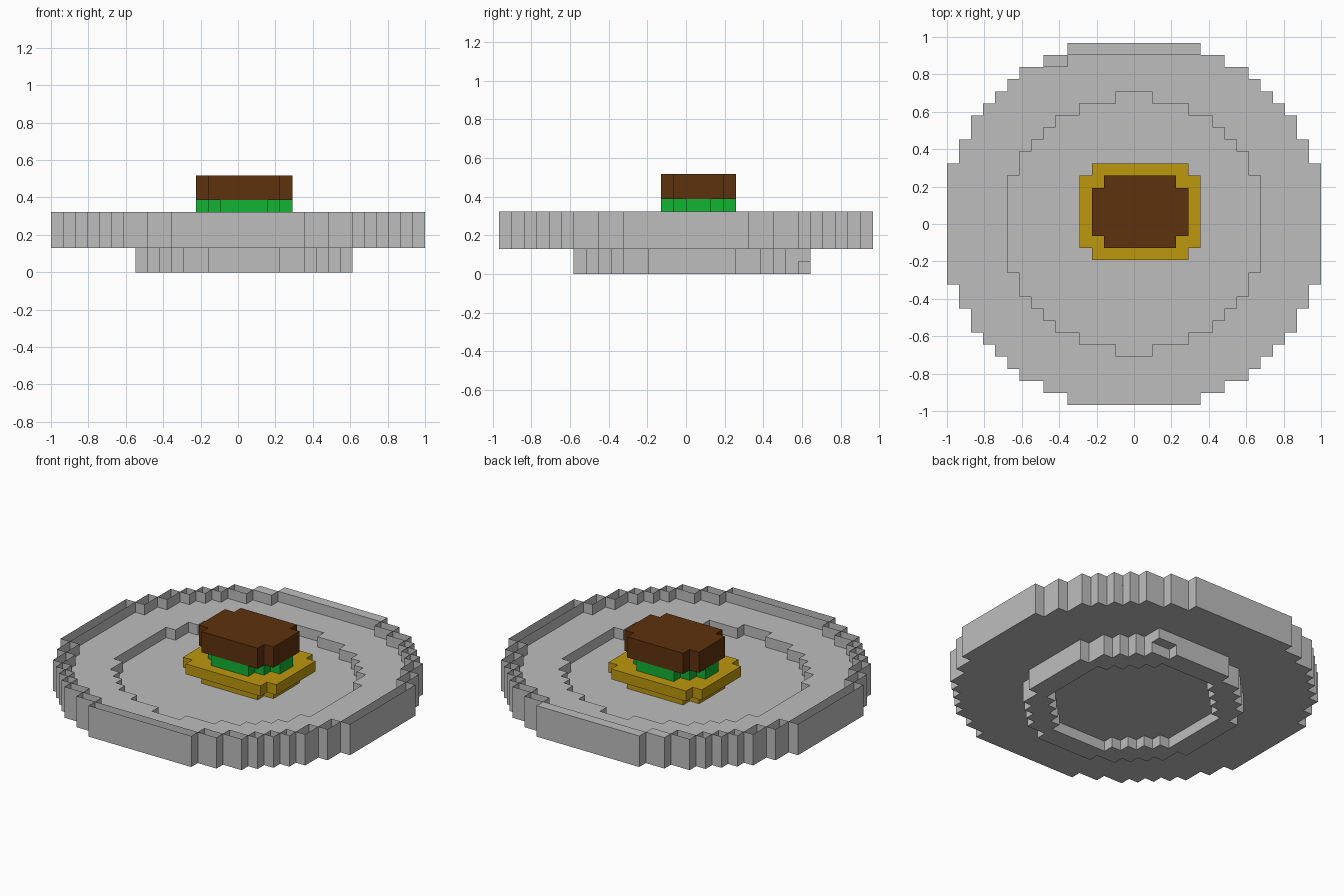
import bpy
import bmesh

if "Cube" in bpy.data.objects:
    bpy.data.objects.remove(bpy.data.objects["Cube"], do_unlink=True)

U = 2 / 31  # size of one block


def material(name, rgb):
    mat = bpy.data.materials.new(name)
    mat.use_nodes = True
    mat.diffuse_color = (*rgb, 1)
    mat.node_tree.nodes["Principled BSDF"].inputs["Base Color"].default_value = (*rgb, 1)
    return mat


GREY = material("stone_grey", (0.515, 0.515, 0.515))
GOLD = material("golden_yellow", (0.515, 0.314, 0.0044))
GREEN = material("leaf_green", (0.006, 0.456, 0.034))
BROWN = material("dark_brown", (0.112, 0.032, 0.0044))


def outline(steps, centre):
    """Stepped outline mirrored from one quadrant of (half width, half depth) steps."""
    quad = []
    for i, (hx, hy) in enumerate(steps):
        if i:
            quad.append((hx, steps[i - 1][1]))
        quad.append((hx, hy))
    pts = quad + [(-x, y) for x, y in reversed(quad)]
    pts += [(-x, -y) for x, y in quad] + [(x, -y) for x, y in reversed(quad)]
    return [((x + centre[0]) * U, (y + centre[1]) * U) for x, y in pts]


def slab(name, mat, steps, z0, z1, centre=(0, 0), hole=None):
    """Flat stepped slab between two block levels, with an optional stepped hole."""
    curve = bpy.data.curves.new(name, "CURVE")
    curve.dimensions = "2D"
    curve.fill_mode = "BOTH"
    curve.extrude = (z1 - z0) * U / 2
    for shape in [steps] + ([hole] if hole else []):
        pts = outline(shape, centre)
        spline = curve.splines.new("POLY")
        spline.points.add(len(pts) - 1)
        for p, (x, y) in zip(spline.points, pts):
            p.co = (x, y, 0, 1)
        spline.use_cyclic_u = True
    temp = bpy.data.objects.new(name + "_curve", curve)
    bpy.context.collection.objects.link(temp)
    graph = bpy.context.evaluated_depsgraph_get()
    mesh = bpy.data.meshes.new_from_object(temp.evaluated_get(graph))
    bpy.data.objects.remove(temp, do_unlink=True)
    bpy.data.curves.remove(curve)

    bm = bmesh.new()
    bm.from_mesh(mesh)
    bmesh.ops.remove_doubles(bm, verts=bm.verts, dist=0.0005)
    bmesh.ops.recalc_face_normals(bm, faces=bm.faces)
    bmesh.ops.translate(bm, verts=bm.verts, vec=(0, 0, (z0 + z1) * U / 2))
    for f in bm.faces:
        f.smooth = False
        f.material_index = 0
    bm.to_mesh(mesh)
    bm.free()
    mesh.materials.clear()
    mesh.materials.append(mat)
    mesh.name = name
    obj = bpy.data.objects.new(name, mesh)
    bpy.context.collection.objects.link(obj)
    return obj


# Stepped circles, in blocks
RIM = [(15.5, 5), (14.5, 7), (13.5, 9), (12.5, 10), (11.5, 11),
       (10.5, 12), (9.5, 13), (7.5, 14), (5.5, 15)]
RIM_INNER = [(14.5, 5), (13.5, 7), (12.5, 9), (11.5, 10), (10.5, 11),
             (9.5, 12), (7.5, 13), (5.5, 14)]
WELL = [(10.5, 4), (9.5, 6), (8.5, 7), (7.5, 8), (6.5, 9), (4.5, 10), (1.5, 11)]
FOOT = [(9, 3.5), (8, 5.5), (7, 6.5), (6, 7.5), (5, 8.5), (3, 9.5)]
FOOT_HOLE = [(7, 3.5), (6, 4.5), (5, 5.5), (4, 6.5), (3, 7.5)]

# Plate: foot, floor, sunken well and raised rim
foot_centre = (0.5, 0.5)
slab("foot_ring", GREY, FOOT, 0, 1, foot_centre, FOOT_HOLE)
slab("foot_top", GREY, FOOT, 1, 2, foot_centre)
slab("foot_corner_block", GREY, [(1, 0.5)], 1, 2, (4.5, 9.5))
slab("plate_floor", GREY, RIM, 2, 3)
slab("plate_ledge", GREY, RIM, 3, 4, hole=WELL)
slab("plate_rim", GREY, RIM, 4, 5, hole=RIM_INNER)

# Stacked food in the middle of the plate
food_centre = (0.5, 1)
slab("bun_lower", GOLD, [(4, 2), (3, 3)], 3, 4, food_centre)
slab("bun_upper", GOLD, [(5, 3), (4, 4)], 4, 5, food_centre)
slab("lettuce", GREEN, [(4, 1), (3, 2), (2, 3)], 5, 6, food_centre)
slab("patty", BROWN, [(4, 2), (3, 3)], 6, 8, food_centre)
